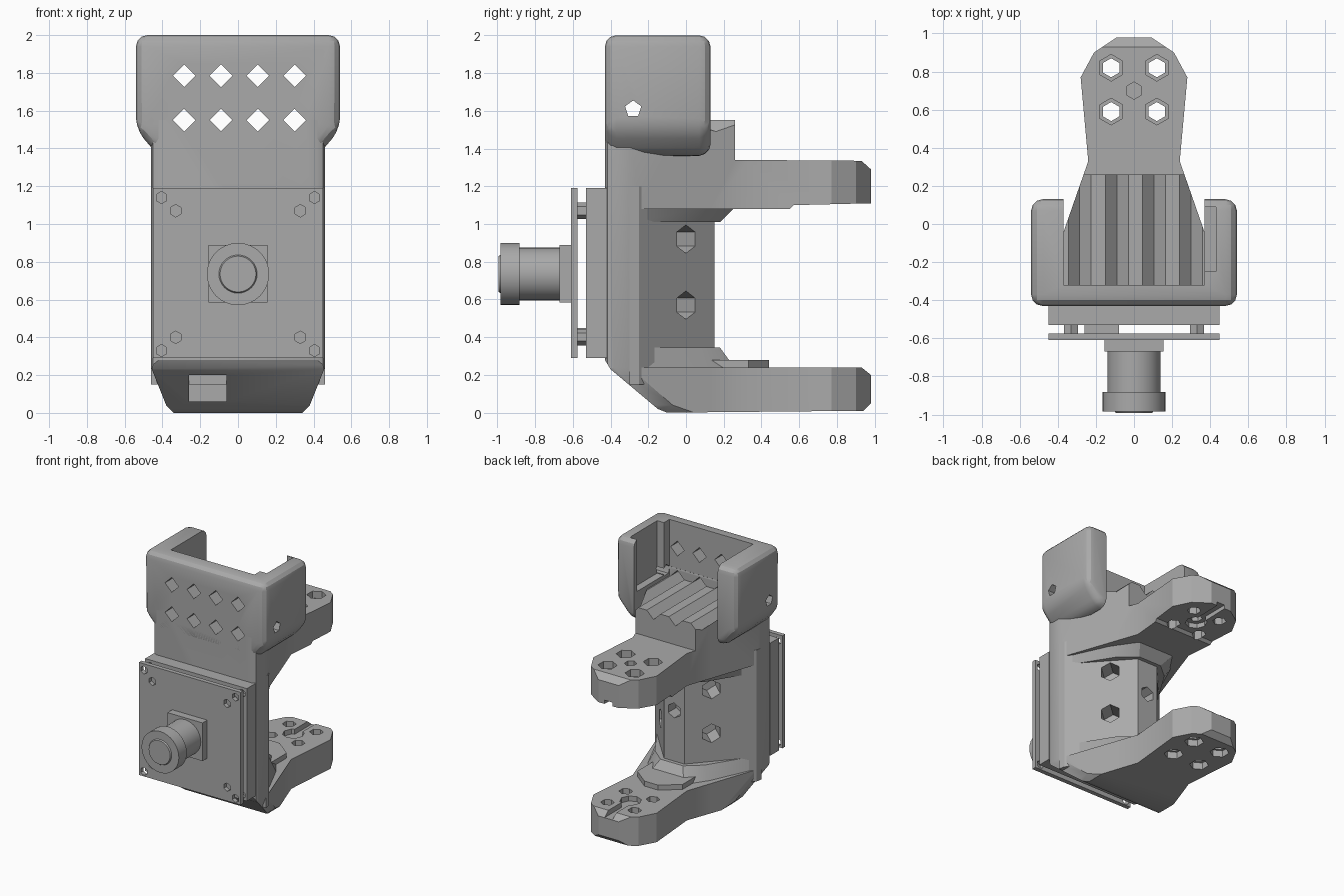
import bpy, bmesh, math
from mathutils import Vector

default = bpy.data.objects.get("Cube")
if default:
    bpy.data.objects.remove(default, do_unlink=True)

grey = bpy.data.materials.new("plain_grey")
grey.use_nodes = True
COLOUR = (0.4, 0.4, 0.4, 1)
grey.diffuse_color = COLOUR
grey.node_tree.nodes["Principled BSDF"].inputs["Base Color"].default_value = COLOUR


def finish(name, bm):
    bmesh.ops.recalc_face_normals(bm, faces=bm.faces)
    mesh = bpy.data.meshes.new(name)
    bm.to_mesh(mesh)
    bm.free()
    mesh.materials.append(grey)
    ob = bpy.data.objects.new(name, mesh)
    bpy.context.collection.objects.link(ob)
    return ob


def loft(name, low, high, a, b, axis="z", bevel=0):
    """Solid between two outlines with equal point counts, at a and b on the axis."""
    place = {"x": lambda p, t: (t, p[0], p[1]),
             "y": lambda p, t: (p[0], t, p[1]),
             "z": lambda p, t: (p[0], p[1], t)}[axis]
    bm = bmesh.new()
    ends = [[bm.verts.new(place(p, t)) for p in pts] for pts, t in ((low, a), (high, b))]
    for ring in ends:
        bm.faces.new(ring)
    n = len(low)
    for i in range(n):
        j = (i + 1) % n
        bm.faces.new((ends[0][i], ends[0][j], ends[1][j], ends[1][i]))
    bmesh.ops.recalc_face_normals(bm, faces=bm.faces)
    if bevel:
        bmesh.ops.bevel(bm, geom=bm.edges[:], offset=bevel, segments=3,
                        profile=0.5, affect="EDGES")
    return finish(name, bm)


def prism(name, pts, a, b, axis="z", bevel=0):
    return loft(name, pts, pts, a, b, axis, bevel)


def box(name, x, y, z):
    return prism(name, [(x[0], y[0]), (x[1], y[0]), (x[1], y[1]), (x[0], y[1])], *z)


def rod(name, centre, direction, radius, length, sides=6, radius2=None):
    bm = bmesh.new()
    bmesh.ops.create_cone(bm, cap_ends=True, segments=sides, radius1=radius,
                          radius2=radius2 or radius, depth=length)
    d = Vector(direction).normalized()
    bmesh.ops.transform(bm, matrix=d.to_track_quat("Z", "Y").to_matrix().to_4x4(), verts=bm.verts)
    bmesh.ops.translate(bm, vec=centre, verts=bm.verts)
    return finish(name, bm)


def combine(ob, *tools, how="DIFFERENCE"):
    bpy.context.view_layer.objects.active = ob
    for tool in tools:
        mod = ob.modifiers.new("cut", "BOOLEAN")
        mod.operation, mod.object, mod.solver = how, tool, "EXACT"
        bpy.ops.object.modifier_apply(modifier=mod.name)
        bpy.data.objects.remove(tool, do_unlink=True)
    return ob


def mirrored(half):
    """Close a half outline by reflecting it in the first coordinate."""
    return half + [(-x, v) for x, v in reversed(half)]


# Grooved top edge shared by the frame and the diamond vents
vents = [-0.285, -0.09, 0.105, 0.3]
D = 0.06
grooves = [(x + dx, 1.55 - dz) for x in vents for dx, dz in ((-D, 0), (0, D), (D, 0))]

# C-shaped frame: side profile trimmed by plan and front outline
side = [(-.43, .28), (-.4, .23), (-.15, .02), (-.1, 0), (.94, .01), (.98, .05), (.98, .2),
        (.93, .24), (-.25, .24), (-.25, 1.08), (.55, 1.08), (.57, 1.1), (.98, 1.11),
        (.98, 1.29), (.93, 1.335), (.26, 1.34), (.26, 1.6), (-.43, 1.6)]
plan = mirrored([(.42, -.43), (.45, -.415), (.465, -.37), (.46, -.3), (.31, .13), (.24, .33),
                 (.28, .77), (.21, .9), (.09, .98)])
front = [(-.46, 1.55)] + grooves + [(.46, 1.55), (.46, .24), (.38, .04), (.34, 0),
                                    (-.34, 0), (-.38, .04), (-.46, .24)]
frame = combine(prism("frame", side, -.6, .6, "x"), prism("t", plan, -1, 3),
                prism("t", front, -.8, 1.2, "y"), how="INTERSECT")

# Horn recesses, screw holes and the cable opening
combine(frame, box("t", (-.26, -.06), (-.6, -.02), (.06, .2)))
for z in (.24, 1.1):
    combine(frame, rod("t", (0, .7, z), (0, 0, 1), .08, .08, 8),
            box("t", (-.035, .035), (.7, 1.1), (z - .04, z + .04)))
combine(frame, rod("t", (0, .7, 1.25), (0, 0, 1), .045, .5))
for x in (-.12, .12):
    for y in (.59, .82):
        combine(frame, rod("t", (x, y, .6), (0, 0, 1), .05, 3))
        for z, s in ((1.34, 1), (0, -1)):
            combine(frame, rod("t", (x, y, z), (0, 0, s), .07, .12))

# Tapered rear column with hexagonal pockets
column = prism("rear_column", mirrored([(.46, -.3), (.45, -.25), (.09, .15)]), .15, 1.2)
for s in (-1, 1):
    for z in (.57, .92):
        combine(column, rod("t", (s * .225, 0, z), (s * .4, .36, 0), .075, .3))
combine(column, rod("t", (0, .15, .75), (0, 1, 0), .06, .2))

# Gussets joining the column to the arms
wide = mirrored([(.44, -.27), (.27, .1), (.16, .26)])
narrow = mirrored([(.44, -.27), (.22, .08), (.1, .18)])
loft("lower_gusset", wide, narrow, .235, .345)
loft("upper_gusset", narrow, wide, 1.01, 1.09)
prism("lower_arm_step", mirrored([(.2, .1), (.2, .33), (.06, .44)]), .22, .28)

# Open tray on top
tray = prism("top_tray", mirrored([(.42, 1.36), (.54, 1.5), (.54, 2.0)]), -.43, .13, "y", .06)
combine(tray, box("t", (-.37, .37), (-.32, .5), (1.3, 3)),
        box("t", (.3, .43), (-.25, .09), (1.58, 3)),
        rod("t", (0, -.28, 1.61), (1, 0, 0), .045, 2, 5))
for x in vents:
    for z in (1.55, 1.785):
        combine(tray, prism("t", [(x - D, z), (x, z - D), (x + D, z), (x, z + D)], -.6, -.2, "y"))

# Camera board, backing plate and spacers
board = box("camera_board", (-.45, .45), (-.61, -.575), (.29, 1.19))
backing = box("backing_plate", (-.45, .45), (-.53, -.42), (.29, 1.19))
for s in (-1, 1):
    for z in (.4, 1.07):
        combine(board, rod("t", (s * .33, -.6, z), (0, 1, 0), .033, .2))
        rod("spacer", (s * .33, -.553, z), (0, 1, 0), .043, .05)
    for z in (.33, 1.14):
        combine(board, rod("t", (s * .405, -.6, z), (0, 1, 0), .032, .2))
        combine(backing, rod("t", (s * .405, -.53, z), (0, 1, 0), .032, .1))
box("board_connector", (-.26, -.08), (-.575, -.525), (.38, .45))

# Lens
LZ = .735
box("lens_mount", (-.155, .155), (-.67, -.605), (.585, .89))
rod("lens_barrel", (0, -.77, LZ), (0, 1, 0), .14, .24, 32)
rod("lens_ring", (0, -.933, LZ), (0, 1, 0), .165, .1, 32)
rod("lens_glass", (0, -.985, LZ), (0, -1, 0), .105, .016, 32, .095)

# Shading
for ob in bpy.context.scene.objects:
    if ob.type == "MESH":
        bpy.ops.object.select_all(action="DESELECT")
        ob.select_set(True)
        bpy.context.view_layer.objects.active = ob
        bpy.ops.object.shade_smooth_by_angle(angle=math.radians(28))
